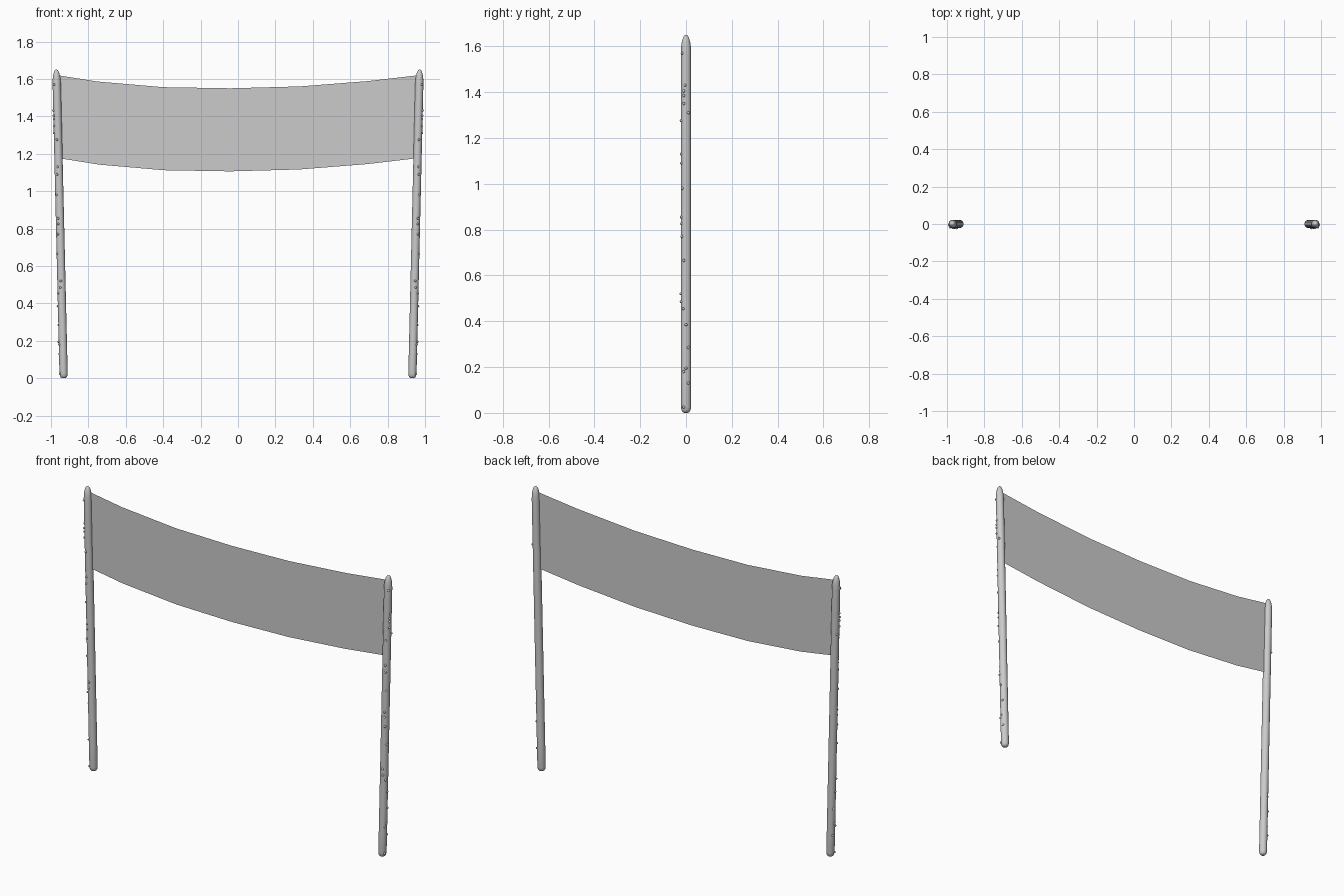
import bpy, bmesh, math
from mathutils import Matrix

if "Cube" in bpy.data.objects:
    bpy.data.objects.remove(bpy.data.objects["Cube"])

HEIGHT = 1.65
RADIUS = 0.022
SIDES = 20


def axis_x(z):
    """Centre line of the outward leaning pole."""
    return 0.932 + 0.039 * z / HEIGHT


def finish(name, bm, mirror=False, smooth=True):
    bmesh.ops.recalc_face_normals(bm, faces=bm.faces)
    mesh = bpy.data.meshes.new(name)
    bm.to_mesh(mesh)
    bm.free()
    obj = bpy.data.objects.new(name, mesh)
    bpy.context.collection.objects.link(obj)
    if smooth:
        for p in mesh.polygons:
            p.use_smooth = True
    if mirror:
        mod = obj.modifiers.new("Mirror", 'MIRROR')
        mod.use_mirror_merge = False
    return obj


# Poles: rounded foot, even shaft, tapered rounded tip
profile = [(0.0, 0.008), (0.004, 0.015), (0.012, 0.020), (0.025, RADIUS)]
profile += [(0.025 + 1.545 * i / 12, RADIUS) for i in range(1, 13)]
profile += [(1.60, 0.021), (1.62, 0.018), (1.637, 0.013), (1.646, 0.008), (HEIGHT, 0.003)]
bm = bmesh.new()
rings = []
for z, r in profile:
    rings.append([bm.verts.new((axis_x(z) + r * math.cos(2 * math.pi * k / SIDES),
                                r * math.sin(2 * math.pi * k / SIDES), z))
                  for k in range(SIDES)])
for a, b in zip(rings, rings[1:]):
    for k in range(SIDES):
        n = (k + 1) % SIDES
        bm.faces.new((a[k], a[n], b[n], b[k]))
bm.faces.new(rings[0][::-1])
bm.faces.new(rings[-1])
finish("poles", bm, mirror=True)

# Knots: small bumps on the outer and front side of each pole, as (y, z)
knots = [(-.017, 1.57), (-.005, 1.43), (-.010, 1.405), (-.010, 1.385), (-.010, 1.35),
         (.010, 1.31), (-.021, 1.275), (-.021, 1.13), (-.020, 1.09), (-.016, .98),
         (-.020, .855), (-.020, .825), (-.018, .77), (-.010, .665), (-.0218, .52),
         (-.021, .485), (-.012, .455), (0, .385), (.010, .285), (0, .195),
         (-.010, .18), (.010, .13), (-.010, .025)]
bm = bmesh.new()
for y, z in knots:
    x = axis_x(z) + math.sqrt(RADIUS ** 2 - y ** 2)
    bmesh.ops.create_icosphere(bm, subdivisions=2, radius=0.0065,
                               matrix=Matrix.Translation((x, y, z)))
finish("pole_knots", bm, mirror=True)

# Banner: thin sagging sheet hung between the poles
top_edge = [(-.965, 1.62), (-.75, 1.586), (-.40, 1.556), (-.04, 1.55),
            (.33, 1.56), (.70, 1.589), (.965, 1.62)]
bm = bmesh.new()
upper = [bm.verts.new((x, 0, z)) for x, z in top_edge]
lower = [bm.verts.new((x * 0.99, 0, z - 0.444)) for x, z in top_edge]
for i in range(len(upper) - 1):
    bm.faces.new((lower[i], lower[i + 1], upper[i + 1], upper[i]))
finish("banner", bm, smooth=False)
